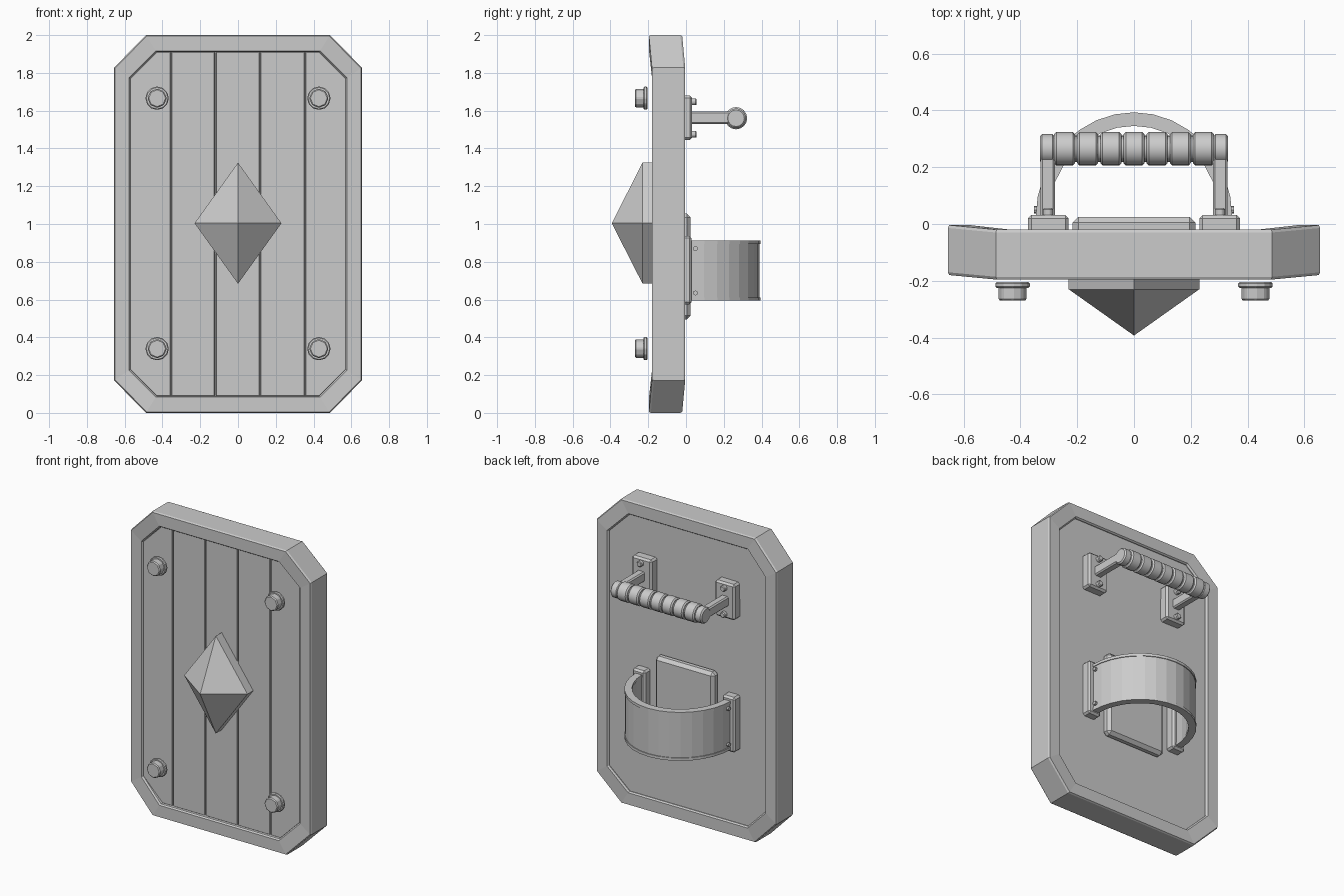
import bpy, bmesh, math
from mathutils import Matrix, Vector

if "Cube" in bpy.data.objects:
    bpy.data.objects.remove(bpy.data.objects["Cube"])


def finish(name, bm, bevel=0, smooth=False, segments=1):
    bmesh.ops.recalc_face_normals(bm, faces=bm.faces[:])
    me = bpy.data.meshes.new(name)
    bm.to_mesh(me)
    bm.free()
    ob = bpy.data.objects.new(name, me)
    bpy.context.collection.objects.link(ob)
    if bevel:
        m = ob.modifiers.new("bevel", "BEVEL")
        m.width, m.segments, m.limit_method = bevel, segments, "ANGLE"
    if smooth:
        bpy.ops.object.select_all(action="DESELECT")
        ob.select_set(True)
        bpy.context.view_layer.objects.active = ob
        bpy.ops.object.shade_smooth_by_angle(angle=math.radians(35))
    return ob


def loft(bm, rings, closed):
    """Skin a list of equal-sized vertex loops."""
    vs = [[bm.verts.new(p) for p in r] for r in rings]
    n = len(vs[0])
    for a in range(len(vs) if closed else len(vs) - 1):
        r, q = vs[a], vs[(a + 1) % len(vs)]
        for i in range(n):
            j = (i + 1) % n
            bm.faces.new((r[i], r[j], q[j], q[i]))
    if not closed:
        bm.faces.new(vs[0])
        bm.faces.new(vs[-1])


def prism(name, pts, y0, y1, bevel=0):
    bm = bmesh.new()
    loft(bm, [[(x, y, z) for x, z in pts] for y in (y0, y1)], False)
    return finish(name, bm, bevel)


def box(name, lo, hi, bevel=0):
    pts = [(lo[0], lo[2]), (hi[0], lo[2]), (hi[0], hi[2]), (lo[0], hi[2])]
    return prism(name, pts, lo[1], hi[1], bevel)


def cyl(name, start, end, r1, sides, r2=None, bevel=0, smooth=False):
    a, b = Vector(start), Vector(end)
    bm = bmesh.new()
    rot = (b - a).to_track_quat("Z", "Y").to_matrix().to_4x4()
    bmesh.ops.create_cone(bm, cap_ends=True, segments=sides, radius1=r1,
                          radius2=r1 if r2 is None else r2, depth=(b - a).length,
                          matrix=Matrix.Translation((a + b) / 2) @ rot)
    return finish(name, bm, bevel, smooth)


def octagon(t):
    """Frame outline: t = 0 outer edge, t = 1 inner edge."""
    cx, hz = .487 - .057 * t, 1 - .09 * t
    hx, cz = .656 - .086 * t, .828 - .058 * t
    q = [(hx, cz), (cx, hz), (-cx, hz), (-hx, cz)]
    return [(x, 1 + z) for x, z in q] + [(-x, 1 - z) for x, z in q]


def bowed(t, y):
    # side corners sit slightly further back
    return [(x, y + (.016 if abs(x) > .5 else 0), z) for x, z in octagon(t)]


# Octagonal rim
section = [(.06, -.196), (0, -.186), (0, -.03), (.06, -.02),
           (.92, -.02), (1, -.03), (1, -.186), (.92, -.196)]
bm = bmesh.new()
loft(bm, [bowed(t, y) for t, y in section], True)
finish("rim", bm)

# Backing board
bm = bmesh.new()
loft(bm, [[(x, -.15, z) for x, z in octagon(.97)], bowed(.97, -.035)], False)
finish("backing_board", bm)

# Front planks, trimmed to the rim opening
edges = [-.574, -.355, -.12, .117, .355, .574]
for i, (a, b) in enumerate(zip(edges, edges[1:])):
    a, b = a + .003, b - .003
    xs = [a] + [c for c in (-.43, .43) if a < c < b] + [b]
    top = [(x, .912 - max(0, abs(x) - .43)) for x in xs]
    pts = [(x, 1 + z) for x, z in top] + [(x, 1 - z) for x, z in reversed(top)]
    prism(f"plank_{i}", pts, -.17, -.145, .003)

# Diamond boss
bm = bmesh.new()
diamond = [(.23, 1.004), (0, 1.325), (-.23, 1.004), (0, .684)]
loft(bm, [[(x, y, z) for x, z in diamond] for y in (-.16, -.23)], False)
bm.faces.ensure_lookup_table()
front = min(bm.faces, key=lambda f: f.calc_center_median().y)
bmesh.ops.poke(bm, faces=[front])
min(bm.verts, key=lambda v: abs(v.co.x) + abs(v.co.z - 1.004)).co = (0, -.393, 1.004)
finish("diamond_boss", bm)

# Corner bolts
for x in (-.428, .428):
    for z in (.34, 1.666):
        cyl("bolt_washer", (x, -.205, z), (x, -.225, z), .062, 12, bevel=.005)
        cyl("bolt_head", (x, -.22, z), (x, -.27, z), .051, 8, bevel=.006)

# Hand grip mounts and strap mounts
for s in (-1, 1):
    x0, x1 = sorted((s * .23, s * .374))
    box("grip_mount", (x0, -.04, 1.445), (x1, .032, 1.68), .012)
    for z in (1.475, 1.647):
        cyl("grip_rivet", (s * .303, .02, z), (s * .303, .056, z), .02, 8, bevel=.005)
    x0, x1 = sorted((s * .278, s * .33))
    box("grip_arm", (x0, .02, 1.53), (x1, .27, 1.595), .008)
    cyl("grip_end", (s * .28, .265, 1.56), (s * .332, .265, 1.56), .052, 16,
        bevel=.008, smooth=True)
    x0, x1 = sorted((s * .28, s * .374))
    box("strap_mount", (x0, -.04, .575), (x1, .03, .937), .012)
    for z in (.635, .87):
        cyl("strap_rivet", (s * .33, .05, z), (s * .352, .05, z), .013, 8)

# Wrapped grip
cyl("grip_core", (-.3, .265, 1.56), (.3, .265, 1.56), .046, 16, smooth=True)
for i in range(7):
    x = (i - 3) * .0815
    cyl("grip_wrap", (x - .037, .265, 1.56), (x + .037, .265, 1.56), .059, 16,
        bevel=.008, smooth=True)


# Forearm strap: half ring with beaded edges
def half_ring(name, r_in, r_out, z0, z1, bevel):
    bm = bmesh.new()
    rings = []
    for i in range(17):
        a = math.pi * i / 16
        c, s = math.cos(a), math.sin(a)
        rings.append([(r * c, .025 + r * 1.065 * s, z) for r, z in
                      ((r_in, z0), (r_out, z0), (r_out, z1), (r_in, z1))])
    loft(bm, rings, False)
    finish(name, bm, bevel)


half_ring("arm_strap", .304, .341, .6, .908, 0)
for z in (.604, .904):
    half_ring("strap_edge", .301, .346, z - .01, z + .008, 0)

# Forearm pad
box("arm_pad", (-.216, -.04, .495), (.216, .025, 1.055), .02)
